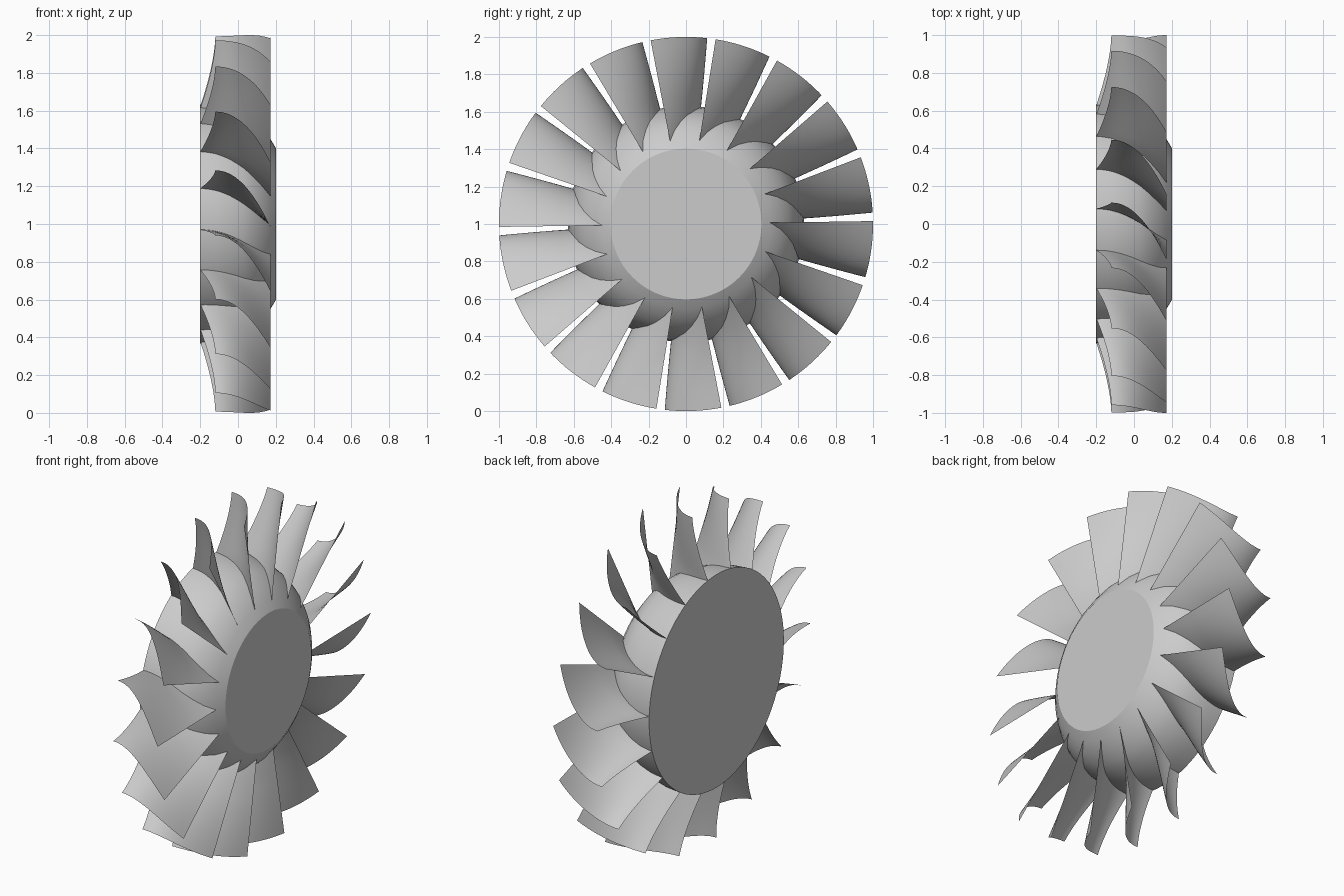
import bpy, bmesh
from math import sin, cos, pi, radians

if "Cube" in bpy.data.objects:
    bpy.data.objects.remove(bpy.data.objects["Cube"])

BLADES = 18
CENTRE = (0, 0, 1)


def finish(name, bm):
    bmesh.ops.recalc_face_normals(bm, faces=bm.faces[:])
    mesh = bpy.data.meshes.new(name)
    bm.to_mesh(mesh)
    bm.free()
    ob = bpy.data.objects.new(name, mesh)
    bpy.context.collection.objects.link(ob)
    ob.location = CENTRE
    bpy.ops.object.select_all(action='DESELECT')
    ob.select_set(True)
    bpy.context.view_layer.objects.active = ob
    bpy.ops.object.shade_smooth_by_angle(angle=radians(25))
    return ob


# Domed hub: (x, radius) profile lathed round the x axis, flat caps at both ends
profile = [(-0.2, 0.632), (-0.12, 0.625), (-0.05, 0.61), (0.03, 0.582), (0.08, 0.55),
           (0.13, 0.505), (0.17, 0.453), (0.2, 0.403)]
SEG = 96
bm = bmesh.new()
rings = [[bm.verts.new((x, r * sin(2 * pi * i / SEG), r * cos(2 * pi * i / SEG)))
          for i in range(SEG)] for x, r in profile]
for a, b in zip(rings, rings[1:]):
    for i in range(SEG):
        j = (i + 1) % SEG
        bm.faces.new((a[i], a[j], b[j], b[i]))
bm.faces.new(rings[0])
bm.faces.new(rings[-1])
finish("hub", bm)


# One cambered blade: radial leading edge, trailing edge sweeping forward to the tip
def blade_point(r, u):
    lead = 0.172
    s = max(0.0, (1 - r) / 0.37)
    trail = max(-0.198, -0.12 - 0.08 * s ** 1.6)
    a = radians(-10.9 + (17.4 + 0.8 * min(s, 1)) * (1 - (1 - u) ** 2.05))
    return (lead + u * (trail - lead), r * sin(a), r * cos(a))


NR, NU = 14, 16
bm = bmesh.new()
grid = [[bm.verts.new(blade_point(0.43 + 0.57 * i / NR, j / NU)) for j in range(NU + 1)]
        for i in range(NR + 1)]
for i in range(NR):
    for j in range(NU):
        bm.faces.new((grid[i][j], grid[i][j + 1], grid[i + 1][j + 1], grid[i + 1][j]))
bmesh.ops.solidify(bm, geom=bm.faces[:], thickness=0.011)
blade = finish("blade_01", bm)

# Repeat the blade round the hub
for k in range(1, BLADES):
    copy = blade.copy()
    copy.name = f"blade_{k + 1:02d}"
    copy.rotation_euler.x = 2 * pi * k / BLADES
    bpy.context.collection.objects.link(copy)
